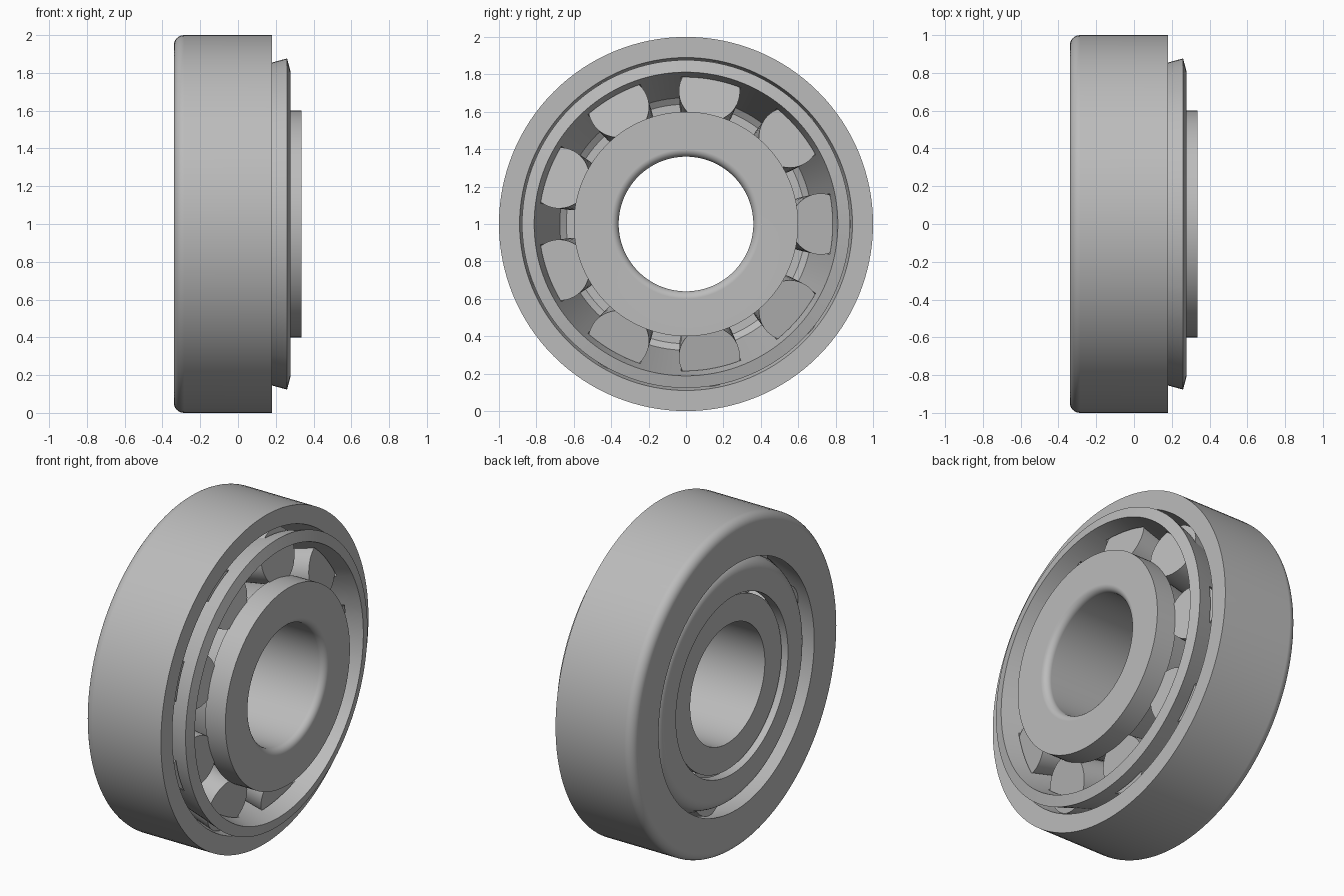
import bpy, bmesh, math
from mathutils import Matrix, Vector

cube = bpy.data.objects.get("Cube")
if cube:
    bpy.data.objects.remove(cube, do_unlink=True)

steel = bpy.data.materials.new("steel_grey")
steel.use_nodes = True
GREY = (0.5, 0.5, 0.5, 1)
steel.diffuse_color = GREY
steel.node_tree.nodes["Principled BSDF"].inputs["Base Color"].default_value = GREY

ROLLERS = 9
APEX = -3.116                     # all raceway cones meet here on the axis
CUP_SLOPE = 0.27
AXIS_ANGLE = math.atan(0.2184)    # tilt of the roller axes
HALF_ANGLE = math.atan(CUP_SLOPE) - AXIS_ANGLE
RACE_SLOPE = math.tan(AXIS_ANGLE - HALF_ANGLE)


def arc(x, r, radius, start, end, steps=8):
    """Points of a fillet around the centre (x, r), angles in degrees."""
    angles = [math.radians(start + (end - start) * i / steps) for i in range(steps + 1)]
    return [(x + radius * math.cos(a), r + radius * math.sin(a)) for a in angles]


def lathe(bm, profile, matrix, segments, closed):
    """Revolve (x, r) points around the local x axis."""
    rings = []
    for x, r in profile:
        turn = [2 * math.pi * i / segments for i in range(segments)]
        rings.append([bm.verts.new(matrix @ Vector((x, r * math.cos(a), r * math.sin(a))))
                      for a in turn])
    pairs = list(zip(rings, rings[1:]))
    if closed:
        pairs.append((rings[-1], rings[0]))
    else:
        bm.faces.new(rings[0])
        bm.faces.new(rings[-1])
    for a, b in pairs:
        for i in range(segments):
            j = (i + 1) % segments
            bm.faces.new((a[i], a[j], b[j], b[i]))


def finish(name, bm):
    bmesh.ops.recalc_face_normals(bm, faces=bm.faces)
    mesh = bpy.data.meshes.new(name)
    bm.to_mesh(mesh)
    bm.free()
    mesh.materials.append(steel)
    obj = bpy.data.objects.new(name, mesh)
    bpy.context.collection.objects.link(obj)
    obj.location.z = 1
    return obj


def activate(obj):
    bpy.ops.object.select_all(action="DESELECT")
    obj.select_set(True)
    bpy.context.view_layer.objects.active = obj


def smooth(obj):
    activate(obj)
    bpy.ops.object.shade_smooth_by_angle(angle=math.radians(30))
    mod = obj.modifiers.new("even_normals", "WEIGHTED_NORMAL")
    mod.keep_sharp = True


def ring(name, profile):
    bm = bmesh.new()
    lathe(bm, profile, Matrix(), 128, True)
    return finish(name, bm)


def roller_matrix(i):
    turn = Matrix.Rotation(2 * math.pi * i / ROLLERS, 4, "X")
    return turn @ Matrix.Translation((APEX, 0, 0)) @ Matrix.Rotation(AXIS_ANGLE, 4, "Z")


def roller_profile(start, end, extra=0.0):
    return [(d, d * math.tan(HALF_ANGLE) + extra) for d in (start, end)]


def cup(x):
    return (x - APEX) * CUP_SLOPE


def race(x):
    return (x - APEX) * RACE_SLOPE


# Outer ring with a tapered raceway and one rounded rim
smooth(ring("outer_ring", [(0.18, cup(0.18)), (0.18, 1.0)]
            + arc(-0.285, 0.945, 0.055, 90, 180) + [(-0.34, cup(-0.34))]))

# Inner ring with a large rib, tapered raceway and small rib
smooth(ring("inner_ring", [(-0.28, 0.36), (-0.28, 0.52), (-0.235, 0.52), (-0.235, race(-0.235)),
                           (0.2, race(0.2)), (0.2, 0.6), (0.335, 0.6)]
            + arc(0.295, 0.4, 0.04, 0, -90)))

# Tapered rollers
for i in range(ROLLERS):
    bm = bmesh.new()
    lathe(bm, roller_profile(2.974, 3.374, -0.001), roller_matrix(i), 48, False)
    smooth(finish(f"roller_{i + 1}", bm))

# Sheet cage: tapered wall, rounded bend and inward flange
GAP, WALL = 0.035, 0.067
cage = ring("cage", [(0.277, 0.812), (0.26, cup(0.26) - GAP), (-0.2, cup(-0.2) - GAP)]
            + arc(-0.235, 0.655, 0.075, 105, 180)
            + [(-0.31, 0.54), (-0.25, 0.54), (-0.25, 0.64), (-0.225, 0.675)])

# Cage pockets cut to the shape of the rollers
bm = bmesh.new()
for i in range(ROLLERS):
    lathe(bm, roller_profile(2.964, 3.384, 0.004), roller_matrix(i), 48, False)
cutter = finish("pocket_cutter", bm)
cutter.hide_render = True
cut = cage.modifiers.new("pockets", "BOOLEAN")
cut.object = cutter
cut.operation = "DIFFERENCE"
cut.solver = "EXACT"
activate(cage)
bpy.ops.object.modifier_apply(modifier=cut.name)
bpy.data.objects.remove(cutter, do_unlink=True)
smooth(cage)
